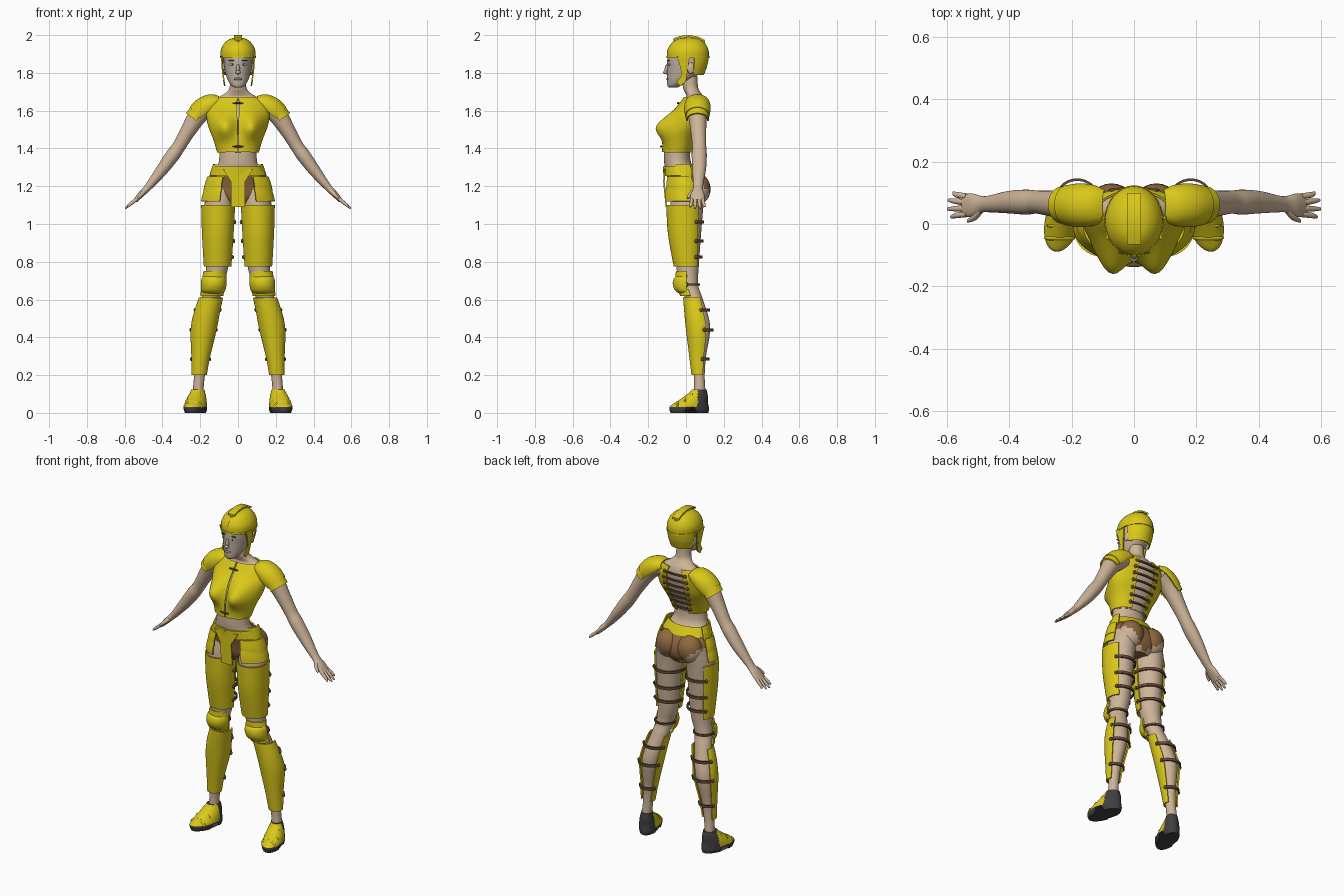
import bpy, bmesh, math
from mathutils import Vector, Matrix


def material(name, col):
    m = bpy.data.materials.new(name)
    m.diffuse_color = (*col, 1)
    return m


YEL = material("yellow plate", (0.70, 0.58, 0.01))
SKIN = material("skin", (0.62, 0.46, 0.32))
FACE = material("pale face", (0.50, 0.42, 0.35))
STRAP = material("dark strap", (0.13, 0.07, 0.035))
LEATHER = material("brown leather", (0.28, 0.14, 0.05))
SOLE = material("dark sole", (0.05, 0.05, 0.055))
WHITE = material("eye white", (0.75, 0.72, 0.68))
LIP = material("lips", (0.36, 0.24, 0.20))


def finish(name, bm, mats, mirror=False, thick=0, rule=None):
    mats = mats if isinstance(mats, list) else [mats]
    bmesh.ops.recalc_face_normals(bm, faces=bm.faces)
    if rule:
        for f in bm.faces:
            f.material_index = rule(f.calc_center_median())
    me = bpy.data.meshes.new(name)
    bm.to_mesh(me)
    bm.free()
    ob = bpy.data.objects.new(name, me)
    for m in mats:
        me.materials.append(m)
    bpy.context.collection.objects.link(ob)
    if thick:
        s = ob.modifiers.new("thickness", 'SOLIDIFY')
        s.thickness, s.offset = thick, 0
    if mirror:
        ob.modifiers.new("mirror", 'MIRROR').use_mirror_merge = False
    bpy.ops.object.select_all(action='DESELECT')
    ob.select_set(True)
    bpy.context.view_layer.objects.active = ob
    bpy.ops.object.convert(target='MESH')
    bpy.ops.object.shade_smooth_by_angle(angle=math.radians(45))
    return ob


def spline(st, n):
    st = [Vector(s) for s in st]
    out = []
    for i in range(len(st) - 1):
        a, b = st[i], st[i + 1]
        p, q = st[max(i - 1, 0)], st[min(i + 2, len(st) - 1)]
        for k in range(n):
            t = k / n
            out.append(0.5 * (2 * a + (b - p) * t + (2 * p - 5 * a + 4 * b - q) * t * t
                              + (3 * a - p - 3 * b + q) * t ** 3))
    return out + [st[-1]]


def loft(name, st, mats, arc=None, mirror=False, thick=0, rule=None, perp=False,
         deform=None, n=5, seg=32):
    """Skin elliptical rings (x, y, z, rx, ry); angle 0 is the front, 90 is +x."""
    rings, bm = spline(st, n), bmesh.new()
    a0, a1 = arc or (0, 360)
    rows = []
    for i, r in enumerate(rings):
        u = Vector((1, 0, 0))
        if perp:
            t = rings[min(i + 1, len(rings) - 1)] - rings[max(i - 1, 0)]
            u = Vector((-t[2], 0, t[0])).normalized()
        row = []
        for k in range(seg + (1 if arc else 0)):
            a = math.radians(a0 + (a1 - a0) * k / seg)
            p = Vector(r[:3]) + u * r[3] * math.sin(a) - Vector((0, 1, 0)) * r[4] * math.cos(a)
            row.append(bm.verts.new(deform(p) if deform else p))
        rows.append(row)
    for r0, r1 in zip(rows, rows[1:]):
        m = len(r0)
        for k in range(m - 1 if arc else m):
            bm.faces.new((r0[k], r0[(k + 1) % m], r1[(k + 1) % m], r1[k]))
    if not arc:
        bm.faces.new(rows[0])
        bm.faces.new(rows[-1])
    return finish(name, bm, mats, mirror, thick, rule)


def ball(name, c, r, mats, mirror=False, rule=None):
    bm = bmesh.new()
    bmesh.ops.create_uvsphere(bm, u_segments=24, v_segments=14, radius=1,
                              matrix=Matrix.Translation(c) @ Matrix.Diagonal((*r, 1)))
    return finish(name, bm, mats, mirror, 0, rule)


def prism(name, pts, vec, mat, mirror=False):
    bm = bmesh.new()
    f = bm.faces.new([bm.verts.new(p) for p in pts])
    g = bmesh.ops.extrude_face_region(bm, geom=[f])['geom']
    bmesh.ops.translate(bm, vec=vec, verts=[v for v in g if isinstance(v, bmesh.types.BMVert)])
    return finish(name, bm, mat, mirror)


def strap(name, st, z, arc, off=0.006, h=0.008, mirror=True):
    s = sorted(st, key=lambda q: q[2])
    for a, b in zip(s, s[1:]):
        if a[2] <= z <= b[2]:
            c = Vector(a).lerp(Vector(b), (z - a[2]) / (b[2] - a[2]))
    ring = [(c[0], c[1], z + d, c[3] + off, c[4] + off) for d in (-h, h)]
    loft(name, ring, STRAP, arc, mirror, 0.008, n=1, seg=20)
    for i, e in enumerate(arc):  # buckle knob at each end
        a = math.radians(e)
        p = (c[0] + (c[3] + off) * math.sin(a), c[1] - (c[4] + off) * math.cos(a), z)
        ball(name + "_buckle", p, (0.009, 0.009, 0.011), STRAP, mirror)


# torso and breastplate
def bust(p):
    d = ((abs(p.x) - 0.072) / 0.055) ** 2 + ((p.z - 1.515) / 0.06) ** 2
    p.y -= 0.075 * math.exp(-d) * min(1, max(0, -p.y / 0.05))
    return p


chest = [(0, -0.045, 1.38, 0.107, 0.078), (0, -0.028, 1.45, 0.128, 0.088),
         (0, 0.002, 1.52, 0.155, 0.09), (0, 0.018, 1.58, 0.163, 0.09),
         (0, 0.038, 1.63, 0.15, 0.076), (0, 0.048, 1.67, 0.112, 0.056)]
loft("breastplate", chest, YEL, (1.8, 159), True, 0.007, deform=bust)
loft("torso", [(x, y, z, a - 0.009, b - 0.009) for x, y, z, a, b in chest]
     + [(0, 0.04, 1.69, 0.07, 0.042), (0, 0.025, 1.72, 0.045, 0.04),
        (0, 0.018, 1.78, 0.042, 0.042)], SKIN, deform=bust)
for i in range(7):
    strap("back_lace", chest, 1.41 + i * 0.038, (152, 208), 0.004, 0.005, False)
for z, y in ((1.64, -0.042), (1.41, -0.131)):
    ball("front_lace", (0, y, z), (0.03, 0.007, 0.005), STRAP)

# pelvis, briefs and buttocks
briefs = lambda c: 1 if 1.09 + 0.75 * abs(c.x) < c.z < 1.28 else 0
loft("pelvis", [(0, -0.048, 1.39, 0.097, 0.068), (0, -0.043, 1.32, 0.104, 0.072),
                (0, -0.012, 1.26, 0.138, 0.09), (0, 0.012, 1.2, 0.158, 0.098),
                (0, 0.018, 1.14, 0.15, 0.092), (0, 0.018, 1.09, 0.07, 0.06)],
     [SKIN, LEATHER], rule=briefs)
ball("buttock", (0.072, 0.062, 1.185), (0.074, 0.068, 0.082), [SKIN, LEATHER], True, briefs)
loft("belt", [(0, -0.016, 1.255, 0.147, 0.099), (0, -0.034, 1.305, 0.122, 0.085)], YEL,
     (0, 360), False, 0.008)
prism("front_flap", [(-0.08, -0.108, 1.29), (0.08, -0.108, 1.29), (0.038, -0.113, 1.225),
                     (0.036, -0.1, 1.09), (-0.036, -0.1, 1.09), (-0.038, -0.113, 1.225)],
      (0, -0.008, 0), YEL)
for z, r in ((1.315, 0.128), (1.25, 0.158), (1.195, 0.17)):
    loft("hip_plate", [(0, -0.01, z, r, r * 0.62), (0, -0.005, z - 0.04, r + 0.014, r * 0.62 + 0.012),
                       (0, -0.005, z - 0.075, r + 0.022, r * 0.6 + 0.015)],
         YEL, (30, 112), True, 0.008)

# legs
loft("leg", [(0.085, 0.02, 1.19, 0.07, 0.09), (0.1, 0.005, 1.1, 0.078, 0.088),
             (0.105, 0, 0.95, 0.072, 0.08), (0.11, 0.008, 0.78, 0.06, 0.06),
             (0.128, 0.012, 0.68, 0.05, 0.052), (0.143, 0.04, 0.61, 0.05, 0.046),
             (0.178, 0.068, 0.46, 0.055, 0.06), (0.196, 0.066, 0.3, 0.036, 0.04),
             (0.204, 0.07, 0.2, 0.029, 0.029), (0.21, 0.072, 0.13, 0.028, 0.03),
             (0.213, 0.07, 0.06, 0.03, 0.035)], SKIN, mirror=True)
thigh = [(0.105, -0.006, 1.1, 0.086, 0.094), (0.107, -0.004, 0.95, 0.08, 0.088),
         (0.108, 0.007, 0.775, 0.069, 0.068)]
loft("thigh_plate", thigh, YEL, (-95, 138), True, 0.008)
greave = [(0.143, 0.044, 0.61, 0.06, 0.055), (0.165, 0.058, 0.53, 0.065, 0.063),
          (0.182, 0.07, 0.44, 0.065, 0.066), (0.197, 0.068, 0.3, 0.046, 0.047),
          (0.206, 0.069, 0.2, 0.037, 0.036)]
loft("greave", greave, YEL, (-122, 122), True, 0.008)
for z in (1.01, 0.91, 0.825):
    strap("thigh_strap", thigh, z, (128, 275))
for z in (0.545, 0.44, 0.285):
    strap("greave_strap", greave, z, (112, 248))

# knee armour
loft("knee_upper_plate", [(0.122, 0.008, 0.75, 0.057, 0.058), (0.126, 0.004, 0.705, 0.061, 0.056)],
     YEL, (-88, 88), True, 0.008)
loft("kneecap", [(0.127, 0.004, 0.725, 0.05, 0.045), (0.128, 0, 0.71, 0.061, 0.061),
                 (0.129, 0, 0.68, 0.064, 0.066), (0.131, 0.004, 0.65, 0.06, 0.058),
                 (0.132, 0.012, 0.635, 0.05, 0.045)], YEL, (-92, 92), True, 0.008)
loft("knee_lower_plate", [(0.132, 0.016, 0.655, 0.058, 0.055), (0.139, 0.026, 0.62, 0.057, 0.053)],
     YEL, (-88, 88), True, 0.008)
knee = [(0.133, 0.014, 0.64, 0.057, 0.056), (0.128, 0.012, 0.72, 0.057, 0.056)]
strap("knee_strap", knee, 0.68, (80, 280), 0, 0.006)


# shoes, toes turned out, arch raised in front of the heel
def turn_out(p):
    if p.z < 0.03 and -0.005 < p.y < 0.055:
        p.z = 0.03
    p.x -= (p.y - 0.07) * 0.2
    return p


loft("shoe", [(0.215, 0.018, 0, 0.052, 0.1), (0.215, 0.017, 0.018, 0.058, 0.105),
              (0.215, 0.018, 0.036, 0.058, 0.102), (0.215, 0.034, 0.06, 0.054, 0.082),
              (0.214, 0.052, 0.085, 0.047, 0.064), (0.213, 0.066, 0.11, 0.038, 0.046),
              (0.212, 0.07, 0.125, 0.034, 0.037)], [YEL, SOLE], mirror=True, deform=turn_out,
     rule=lambda c: 1 if c.z < 0.032 or c.y > 0.062 else 0, seg=48)
for y, z, r in ((-0.045, 0.052, 0.05), (-0.005, 0.075, 0.05), (0.03, 0.102, 0.042)):
    ball("instep_band", (0.215 - (y - 0.07) * 0.2, y, z - 0.018), (r, 0.012, 0.03), YEL, True)

# arms and hands
loft("arm", [(0.13, 0.06, 1.63, 0.045, 0.05), (0.2, 0.06, 1.59, 0.052, 0.05),
             (0.26, 0.065, 1.5, 0.041, 0.042), (0.31, 0.07, 1.415, 0.035, 0.037),
             (0.345, 0.07, 1.365, 0.037, 0.04), (0.40, 0.07, 1.29, 0.032, 0.036),
             (0.455, 0.065, 1.22, 0.023, 0.028), (0.485, 0.063, 1.185, 0.018, 0.026),
             (0.515, 0.06, 1.155, 0.016, 0.037), (0.545, 0.06, 1.122, 0.011, 0.036)],
     SKIN, mirror=True, perp=True)
for y0, y1, x1, z1 in ((0.088, 0.1, 0.578, 1.092), (0.069, 0.076, 0.594, 1.083),
                       (0.05, 0.048, 0.597, 1.083), (0.032, 0.023, 0.586, 1.09)):
    loft("finger", [(0.535, y0, 1.133, 0.01, 0.01), (0.57, (y0 + y1) / 2, 1.105, 0.009, 0.009),
                    (x1, y1, z1, 0.004, 0.005)], SKIN, mirror=True, perp=True, n=3, seg=10)
loft("thumb", [(0.49, 0.045, 1.178, 0.012, 0.012), (0.51, 0.022, 1.158, 0.011, 0.011),
               (0.532, 0.01, 1.135, 0.005, 0.006)], SKIN, mirror=True, perp=True, n=3, seg=10)

# shoulder armour
loft("shoulder_plate", [(0.095, 0.06, 1.655, 0.02, 0.045), (0.13, 0.06, 1.64, 0.048, 0.061),
                        (0.175, 0.06, 1.61, 0.06, 0.066), (0.215, 0.06, 1.575, 0.056, 0.06)],
     YEL, (-20, 200), True, 0.008, perp=True)
loft("shoulder_band", [(0.2, 0.06, 1.59, 0.054, 0.056), (0.228, 0.061, 1.552, 0.055, 0.056)],
     YEL, (-10, 190), True, 0.008, perp=True)

# head and face
loft("head", [(0, -0.07, 1.722, 0.018, 0.022), (0, -0.06, 1.735, 0.038, 0.039),
              (0, -0.03, 1.77, 0.058, 0.07), (0, -0.004, 1.82, 0.071, 0.096),
              (0, 0.004, 1.87, 0.076, 0.103), (0, 0.01, 1.92, 0.074, 0.095),
              (0, 0.01, 1.96, 0.04, 0.055)], [SKIN, FACE], rule=lambda c: 1 if c.y < -0.03 else 0)
ball("nose", (0, -0.101, 1.818), (0.01, 0.012, 0.028), FACE)
ball("nose_tip", (0, -0.108, 1.803), (0.013, 0.013, 0.01), FACE)
ball("mouth", (0, -0.097, 1.768), (0.022, 0.007, 0.007), LIP)
ball("eye", (0.031, -0.088, 1.845), (0.014, 0.007, 0.007), WHITE, True)
ball("iris", (0.031, -0.093, 1.845), (0.005, 0.003, 0.006), SOLE, True)
ball("eyebrow", (0.032, -0.091, 1.865), (0.019, 0.006, 0.003), STRAP, True)
ball("ear", (0.074, 0.025, 1.825), (0.009, 0.018, 0.03), SKIN, True)

# helmet
loft("helmet_dome", [(0, 0.01, 1.88, 0.089, 0.108), (0, 0.01, 1.92, 0.088, 0.106),
                     (0, 0.012, 1.955, 0.07, 0.086), (0, 0.014, 1.977, 0.042, 0.054),
                     (0, 0.015, 1.985, 0.003, 0.004)], YEL, (0, 360), False, 0.006)
loft("helmet_rim", [(0, 0.01, 1.878, 0.092, 0.111), (0, 0.01, 1.89, 0.092, 0.111)], YEL,
     (0, 360), False, 0.006)
loft("helmet_neck_guard", [(0, 0.01, 1.885, 0.089, 0.108), (0, 0.012, 1.84, 0.086, 0.098),
                           (0, 0.012, 1.79, 0.074, 0.08)], YEL, (108, 252), False, 0.006)
prism("cheek_guard", [(0.083, -0.05, 1.89), (0.08, -0.03, 1.83), (0.076, -0.022, 1.79),
                      (0.069, -0.05, 1.75), (0.067, -0.03, 1.73), (0.071, 0.0, 1.755),
                      (0.078, 0.008, 1.81), (0.083, 0.02, 1.89)], (0.007, 0, 0), YEL, True)
top = [(-0.065, 1.984), (-0.03, 1.996), (0.02, 2.0), (0.065, 1.992), (0.1, 1.974)]
for name, w, d in (("crest", 0.022, 0.0), ("crest_support", 0.008, 0.012)):
    prism(name, [(-w, y, z - d) for y, z in top] + [(-w, y, z - d - 0.01) for y, z in top[::-1]],
          (2 * w, 0, 0), YEL)
